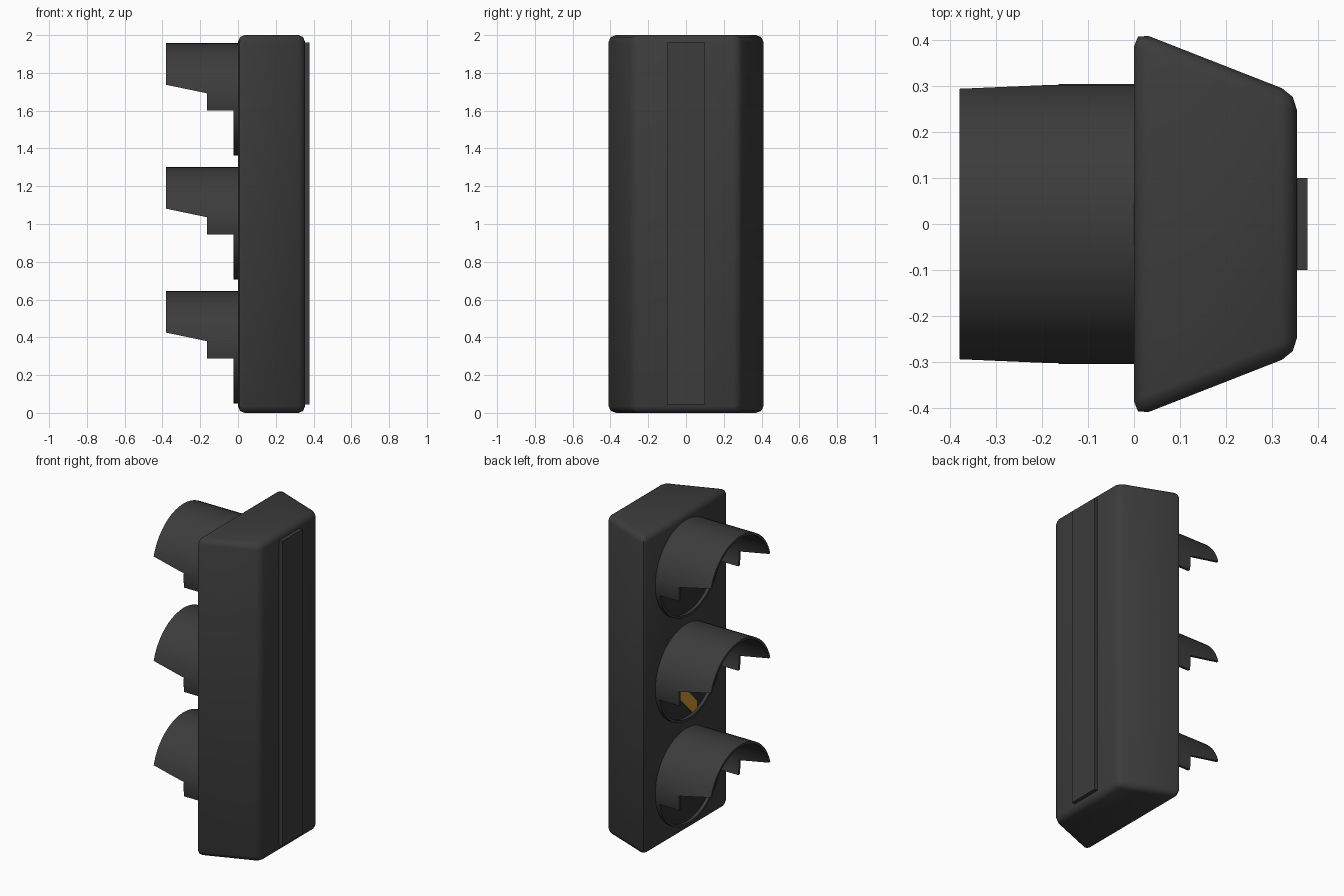
import bpy, bmesh, math
from math import sin, cos, pi

if "Cube" in bpy.data.objects:
    bpy.data.objects.remove(bpy.data.objects["Cube"])


def material(name, rgb):
    m = bpy.data.materials.new(name)
    m.use_nodes = True
    m.diffuse_color = (*rgb, 1)
    m.node_tree.nodes["Principled BSDF"].inputs["Base Color"].default_value = (*rgb, 1)
    return m


BLACK = material("charcoal_plastic", (0.045, 0.045, 0.045))
LENS = material("dark_lens", (0.03, 0.03, 0.03))
AMBER = material("amber", (0.62, 0.3, 0.035))


def prism(name, outline, direction, mat):
    """Extrude a closed outline of 3D points along a direction."""
    bm = bmesh.new()
    face = bm.faces.new([bm.verts.new(p) for p in outline])
    ext = bmesh.ops.extrude_face_region(bm, geom=[face], use_keep_orig=True)
    moved = [v for v in ext["geom"] if isinstance(v, bmesh.types.BMVert)]
    bmesh.ops.translate(bm, vec=direction, verts=moved)
    bmesh.ops.recalc_face_normals(bm, faces=bm.faces)
    return finish(name, bm, mat)


def finish(name, bm, mat):
    mesh = bpy.data.meshes.new(name)
    bm.to_mesh(mesh)
    bm.free()
    mesh.materials.append(mat)
    obj = bpy.data.objects.new(name, mesh)
    bpy.context.collection.objects.link(obj)
    return obj


def select(obj):
    bpy.ops.object.select_all(action="DESELECT")
    obj.select_set(True)
    bpy.context.view_layer.objects.active = obj


def smooth(obj, degrees):
    select(obj)
    bpy.ops.object.shade_smooth_by_angle(angle=math.radians(degrees))


def apply(obj, mod):
    select(obj)
    bpy.ops.object.modifier_apply(modifier=mod.name)


def tube(name, x0, x1, ry, rz, wall, z, sides=48):
    """Hollow elliptical tube running along x."""
    bm = bmesh.new()
    loops = []
    for x, w in ((x0, 0), (x1, 0), (x1, wall), (x0, wall)):
        loops.append([bm.verts.new((x, (ry - w) * cos(2 * pi * i / sides),
                                    z + (rz - w) * sin(2 * pi * i / sides)))
                      for i in range(sides)])
    for k in range(4):
        a, b = loops[k], loops[(k + 1) % 4]
        for i in range(sides):
            j = (i + 1) % sides
            bm.faces.new((a[i], a[j], b[j], b[i]))
    bmesh.ops.recalc_face_normals(bm, faces=bm.faces)
    return finish(name, bm, BLACK)


# Tapered housing with rounded edges
housing = prism("housing", [(0, -0.422, 0), (0.355, -0.283, 0),
                            (0.355, 0.283, 0), (0, 0.422, 0)], (0, 0, 2), BLACK)
bevel = housing.modifiers.new("rounding", "BEVEL")
bevel.width, bevel.segments = 0.035, 2
apply(housing, bevel)
smooth(housing, 60)

# Mounting strip on the back of the housing
prism("mounting_strip", [(0.35, -0.1, 0.045), (0.35, 0.1, 0.045),
                         (0.35, 0.1, 1.96), (0.35, -0.1, 1.96)], (0.028, 0, 0), BLACK)

# Side profile shared by the visors: full ring at the base, stepped and sloped hood
HOOD = [(0.01, -0.4), (-0.025, -0.4), (-0.025, -0.06), (-0.165, -0.06),
        (-0.165, 0.032), (-0.39, 0.079), (-0.39, 0.4), (0.01, 0.4)]

for label, z in (("lower", 0.348), ("middle", 1.004), ("upper", 1.66)):
    visor = tube(label + "_visor", 0.005, -0.38, 0.305, 0.297, 0.015, z)
    cutter = prism("visor_cutter", [(x, -0.5, z + h) for x, h in HOOD], (0, 1, 0), BLACK)
    cutter.hide_render = True
    cut = visor.modifiers.new("hood_shape", "BOOLEAN")
    cut.operation, cut.solver, cut.object = "INTERSECT", "EXACT", cutter
    apply(visor, cut)
    bpy.data.objects.remove(cutter)
    smooth(visor, 35)

    # Dark lens disc inside the ring
    prism(label + "_lens", [(0.002, 0.292 * cos(2 * pi * i / 48), z + 0.284 * sin(2 * pi * i / 48))
                            for i in range(48)], (-0.007, 0, 0), LENS)

# Amber arrow with a chevron head, pointing to the driver's left
upper = [(0.22, 0), (-0.06, 0.285), (-0.1, 0.28), (-0.1, 0.22), (0.05, 0.06), (-0.23, 0.06)]
lower = [(y, -h) for y, h in reversed(upper[1:])]
prism("amber_arrow", [(-0.004, y, 1.004 + h) for y, h in upper + lower], (-0.006, 0, 0), AMBER)
